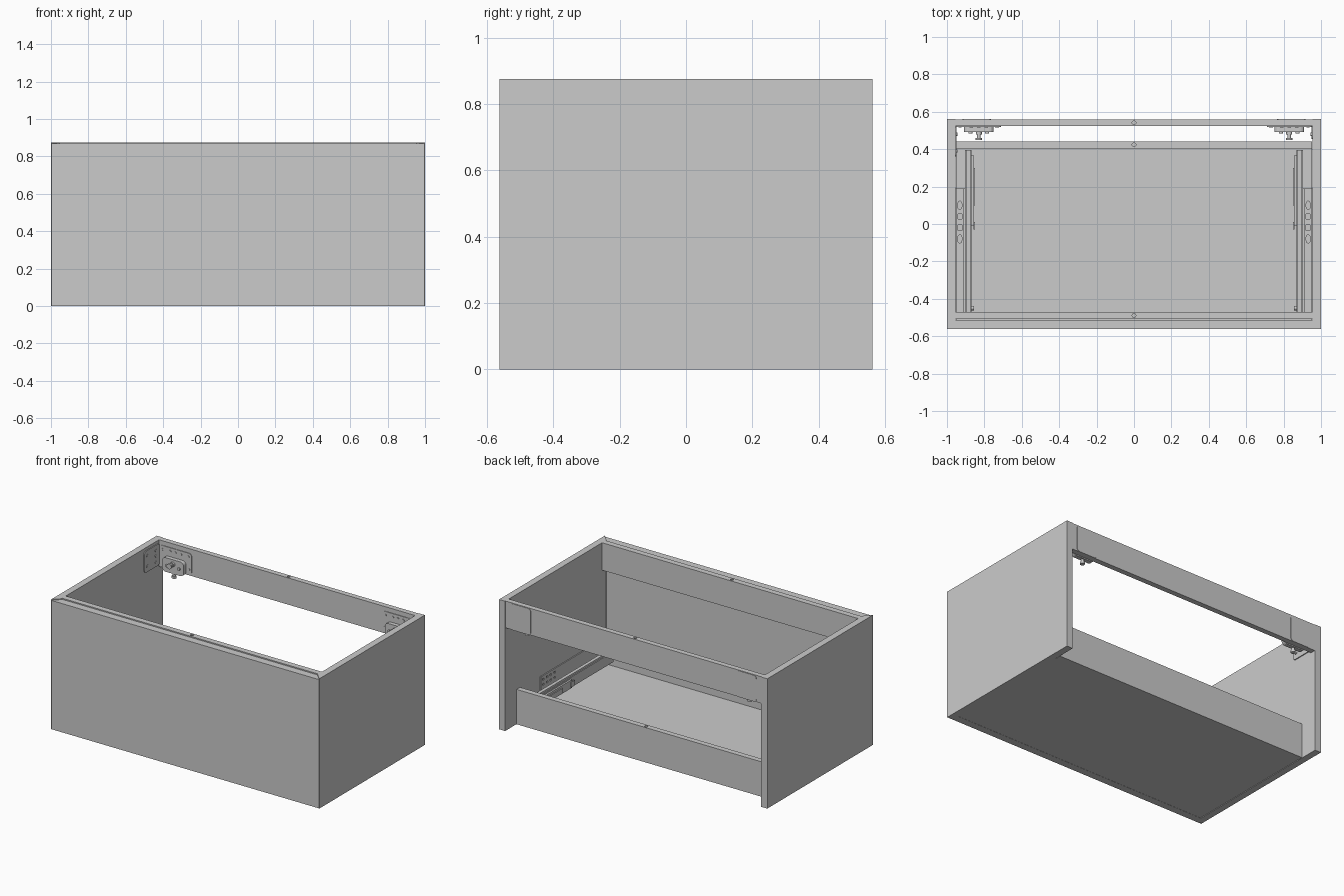
import bpy, bmesh
from math import pi
from mathutils import Matrix

if "Cube" in bpy.data.objects:
    bpy.data.objects.remove(bpy.data.objects["Cube"])


def add(name, bm, mirror=False, angle=None):
    bmesh.ops.recalc_face_normals(bm, faces=bm.faces)
    me = bpy.data.meshes.new(name)
    bm.to_mesh(me)
    bm.free()
    ob = bpy.data.objects.new(name, me)
    bpy.context.collection.objects.link(ob)
    if mirror:
        ob.modifiers.new("Mirror", "MIRROR")
    if angle:
        bpy.context.view_layer.objects.active = ob
        bpy.ops.object.select_all(action="DESELECT")
        ob.select_set(True)
        bpy.ops.object.shade_smooth_by_angle(angle=angle)
    return ob


def put_box(bm, x, y, z):
    size = Matrix.Diagonal((x[1] - x[0], y[1] - y[0], z[1] - z[0], 1))
    mid = Matrix.Translation(((x[0] + x[1]) / 2, (y[0] + y[1]) / 2, (z[0] + z[1]) / 2))
    return bmesh.ops.create_cube(bm, size=1, matrix=mid @ size)["verts"]


def put_cyl(bm, centre, r, length, axis="Z", seg=16, stretch=1):
    rot = {"Z": Matrix.Diagonal((1, stretch, 1, 1)), "X": Matrix.Rotation(pi / 2, 4, "Y"),
           "Y": Matrix.Rotation(pi / 2, 4, "X")}[axis]
    bmesh.ops.create_cone(bm, cap_ends=True, segments=seg, radius1=r, radius2=r, depth=length,
                          matrix=Matrix.Translation(centre) @ rot)


def box(name, x, y, z, mirror=False):
    bm = bmesh.new()
    put_box(bm, x, y, z)
    return add(name, bm, mirror)


def rounded_plate(name, x, y, z, axis, r=0.02, mirror=True):
    # box whose edges along one axis are rounded
    bm = bmesh.new()
    put_box(bm, x, y, z)
    edges = [e for e in bm.edges
             if abs((e.verts[0].co - e.verts[1].co).normalized()[axis]) > 0.9]
    bmesh.ops.bevel(bm, geom=edges, offset=r, segments=4, profile=0.5, affect="EDGES")
    return add(name, bm, mirror)


def cut(ob, cutter):
    mod = ob.modifiers.new("Cut", "BOOLEAN")
    mod.object = cutter
    mod.operation = "DIFFERENCE"
    ob.modifiers.move(len(ob.modifiers) - 1, 0)
    cutter.hide_render = True
    cutter.hide_viewport = True


H, D, IN = 0.875, 0.5625, 0.955

# side panels with a mitred front edge
bm = bmesh.new()
plan = [(1, -D), (1, D), (IN, D), (IN, -D + 0.045)]
face = bm.faces.new([bm.verts.new((px, py, 0)) for px, py in plan])
ext = bmesh.ops.extrude_face_region(bm, geom=[face])["geom"]
bmesh.ops.translate(bm, vec=(0, 0, H), verts=[v for v in ext if isinstance(v, bmesh.types.BMVert)])
add("side_panel", bm, True)

# drawer front with mitred ends, sitting just below the side panel tops
bm = bmesh.new()
for v in put_box(bm, (-0.998, 0.998), (-D, -0.512), (0.001, 0.869)):
    if v.co.y > -0.53:
        v.co.x *= 0.953 / 0.998
add("drawer_front", bm)

# cross rails, drawer back and floor
front_rail = box("front_rail", (-IN, IN), (-0.509, -0.47), (0.69, H))
back_rail = box("back_rail", (-IN, IN), (0.523, 0.559), (0.695, H))
drawer_back = box("drawer_back", (-0.953, 0.953), (0.405, 0.442), (0.0, 0.235))
box("drawer_floor", (-0.953, 0.953), (-0.512, 0.405), (0.002, 0.042))

# dowel holes in the rail tops
for ob, y, z in ((front_rail, -0.489, H), (back_rail, 0.541, H), (drawer_back, 0.424, 0.235)):
    bm = bmesh.new()
    put_cyl(bm, (0, y, z), 0.01, 0.05)
    cut(ob, add("dowel_cutter", bm))

# hanger cover plates on the back
rounded_plate("hanger_cover", (0.765, 0.918), (0.555, D), (0.695, 0.872), 1)

# corner plates for the wall hangers, longer on the left side
rounded_plate("hanger_back_plate", (0.71, 0.953), (0.519, 0.524), (0.70, 0.845), 1)
rounded_plate("left_hanger_side_plate", (-0.956, -0.949), (0.36, 0.522), (0.71, 0.855), 0, 0.02, False)
rounded_plate("right_hanger_side_plate", (0.949, 0.956), (0.455, 0.522), (0.71, 0.835), 0, 0.02, False)
rounded_plate("hanger_body", (0.75, 0.91), (0.492, 0.52), (0.69, 0.785), 1, 0.025)

# hanger plate screws
bm = bmesh.new()
for x in (0.735, 0.79, 0.83, 0.87, 0.93):
    put_cyl(bm, (x, 0.518, 0.82), 0.009, 0.005, "Y", 12)
for x in (0.73, 0.93):
    put_cyl(bm, (x, 0.518, 0.735), 0.009, 0.005, "Y", 12)
for z in (0.74, 0.785, 0.82):
    put_cyl(bm, (0.948, 0.48, z), 0.009, 0.006, "X", 12)
add("hanger_screws", bm, True, 0.6)
bm = bmesh.new()
for z in (0.75, 0.82):
    put_cyl(bm, (-0.948, 0.39, z), 0.009, 0.006, "X", 12)
add("left_plate_screws", bm, False, 0.6)

# hanger adjusting bolts
bm = bmesh.new()
put_cyl(bm, (0.83, 0.475, 0.755), 0.009, 0.05, "Y")
put_cyl(bm, (0.83, 0.455, 0.755), 0.018, 0.01, "Y")
put_cyl(bm, (0.83, 0.485, 0.755), 0.016, 0.014, "Y")
put_cyl(bm, (0.83, 0.505, 0.68), 0.009, 0.035)
put_cyl(bm, (0.83, 0.505, 0.665), 0.015, 0.014)
for x in (0.785, 0.875):
    put_cyl(bm, (x, 0.49, 0.735), 0.011, 0.01, "Y")
add("hanger_bolts", bm, True, 0.6)

# drawer runner brackets: flange and wall plate with slots
flange = box("runner_flange", (0.915, 0.948), (-0.47, 0.19), (0.125, 0.131), True)
bm = bmesh.new()
for y in (0.1, -0.08):
    put_cyl(bm, (0.931, y, 0.128), 0.012, 0.03, seg=8, stretch=2)
for y in (0.04, -0.02):
    put_box(bm, (0.92, 0.942), (y - 0.014, y + 0.014), (0.11, 0.15))
cut(flange, add("flange_slot_cutter", bm))

plate = box("runner_wall_plate", (0.948, 0.956), (-0.47, 0.19), (0.125, 0.225), True)
bm = bmesh.new()
for y in (0.165, 0.125, 0.085, 0.045):
    for z in (0.165, 0.2):
        put_box(bm, (0.94, 0.953), (y - 0.008, y + 0.008), (z - 0.006, z + 0.006))
cut(plate, add("wall_plate_cutter", bm))

# runner channels: stepped rails, sliding inner members and catches
bm = bmesh.new()
put_box(bm, (0.868, 0.904), (-0.47, 0.395), (0.096, 0.165))
put_box(bm, (0.874, 0.897), (-0.47, 0.395), (0.165, 0.178))
put_box(bm, (0.904, 0.915), (-0.47, 0.19), (0.125, 0.15))
put_box(bm, (0.876, 0.893), (0.345, 0.38), (0.178, 0.184))
add("runner_channel", bm, True)
bm = bmesh.new()
put_box(bm, (0.856, 0.868), (-0.01, 0.365), (0.1, 0.155))
put_box(bm, (0.85, 0.856), (0.1, 0.3), (0.105, 0.14))
put_box(bm, (0.85, 0.857), (-0.03, 0.01), (0.11, 0.145))
put_cyl(bm, (0.864, -0.45, 0.14), 0.012, 0.016, "X")
add("runner_slide", bm, True)
